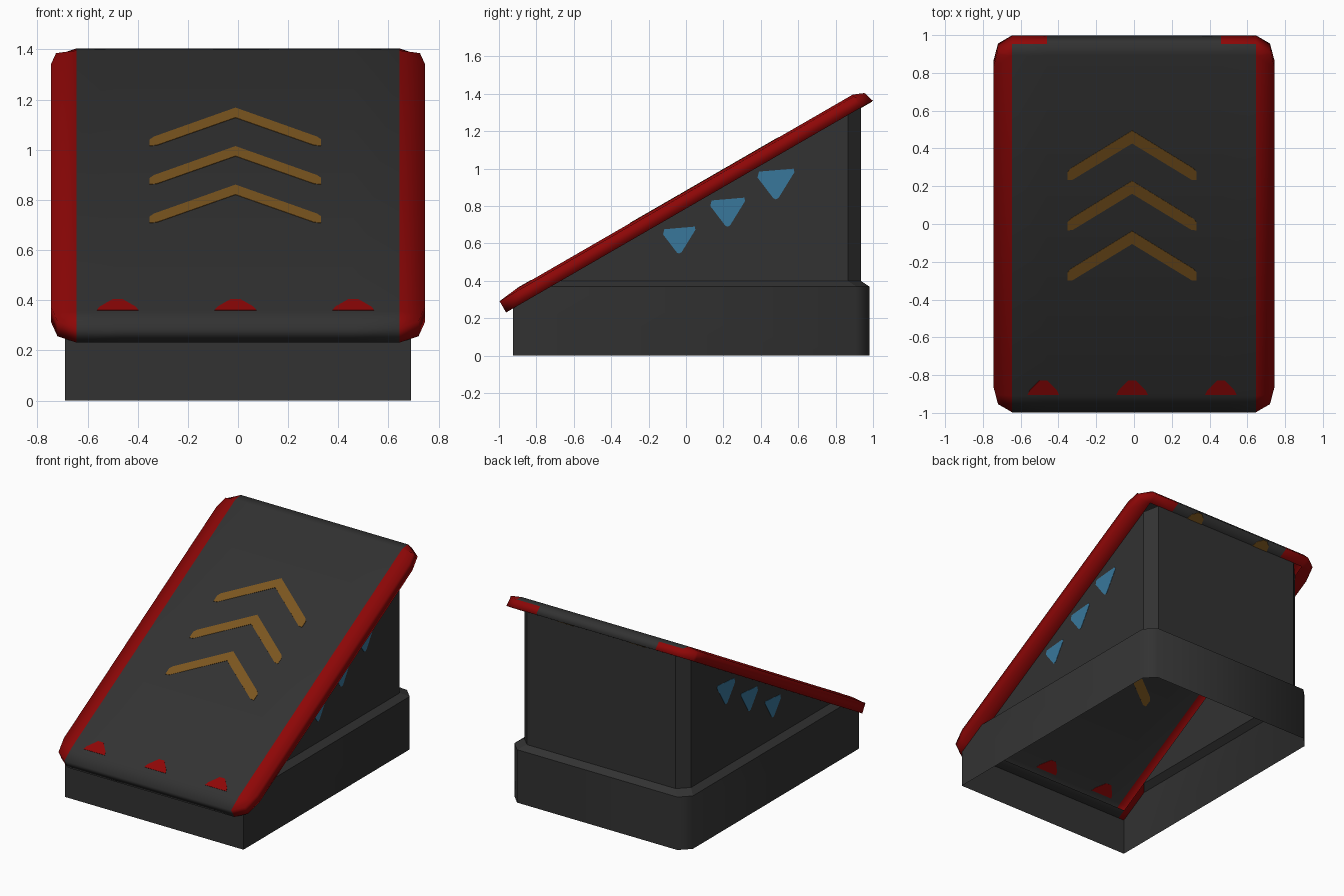
import bpy, bmesh, math
from mathutils import Vector

if "Cube" in bpy.data.objects:
    bpy.data.objects.remove(bpy.data.objects["Cube"])

C, S = math.cos(math.radians(30)), math.sin(math.radians(30))
TOP_Z, THICK = 0.881, 0.082          # height of the slope at y = 0, plate thickness
NORMAL = Vector((0, -S, C))


def material(name, rgb):
    m = bpy.data.materials.new(name)
    m.diffuse_color = (*rgb, 1)
    m.use_nodes = True
    m.node_tree.nodes["Principled BSDF"].inputs["Base Color"].default_value = m.diffuse_color
    return m


GREY = material("dark_grey", (0.032, 0.032, 0.032))
RED = material("red", (0.27, 0.002, 0.002))
AMBER = material("amber", (0.20, 0.092, 0.014))
BLUE = material("blue", (0.040, 0.185, 0.33))


def slope(x, u, w):
    """Point on the tilted deck: u runs uphill, w is out of the surface."""
    return Vector((x, u * C - w * S, TOP_Z + u * S + w * C))


def side(sign):
    return lambda y, z, w: Vector((sign * (0.645 + w), y, z))


def finish(bm, name, mats, recalc=True):
    if recalc:
        bmesh.ops.recalc_face_normals(bm, faces=bm.faces)
    me = bpy.data.meshes.new(name)
    bm.to_mesh(me)
    bm.free()
    ob = bpy.data.objects.new(name, me)
    bpy.context.collection.objects.link(ob)
    for m in mats:
        me.materials.append(m)
    return ob


def prism(bm, outline, place, w0, w1):
    """Solid between two offsets of one outline."""
    lo = [bm.verts.new(place(a, b, w0)) for a, b in outline]
    hi = [bm.verts.new(place(a, b, w1)) for a, b in outline]
    bm.faces.new(lo)
    bm.faces.new(hi)
    n = len(outline)
    for i in range(n):
        j = (i + 1) % n
        bm.faces.new((lo[i], lo[j], hi[j], hi[i]))


def decal(name, outline, place, mat, w0=0.0005, w1=0.0025):
    bm = bmesh.new()
    prism(bm, outline, place, w0, w1)
    return finish(bm, name, [mat])


# Sloped deck plate with clipped corners, built flat and then tilted
U0, U1, IN0, IN1 = -1.158, 1.106, -1.05, 1.03
half = [(0.645, U0), (0.72, U0 + 0.05), (0.745, U0 + 0.16),
        (0.745, U1 - 0.16), (0.72, U1 - 0.05), (0.645, U1)]
outline = half + [(-x, u) for x, u in reversed(half)]
bm = bmesh.new()
prism(bm, outline, lambda x, u, w: Vector((x, u, w)), -THICK, 0)
cuts = [((x, 0, 0), (1, 0, 0)) for x in (-0.645, -0.46, 0.46, 0.645)]
cuts += [((0, u, 0), (0, 1, 0)) for u in (IN0, IN1)]
for co, no in cuts:
    bmesh.ops.bisect_plane(bm, geom=bm.verts[:] + bm.edges[:] + bm.faces[:],
                           dist=1e-5, plane_co=co, plane_no=no)
bmesh.ops.recalc_face_normals(bm, faces=bm.faces)
bm.normal_update()
hollow = []
for f in bm.faces:                    # red side bands, wrapping round the rear edge
    c = f.calc_center_median()
    rear = c.y > IN1 and f.normal.z < 0.5
    f.material_index = int(abs(c.x) > (0.46 if rear else 0.645))
    f.smooth = True
    if f.normal.z < -0.5 and abs(c.x) < 0.645 and IN0 < c.y < IN1:
        hollow.append(f)
# Underside is open above the hollow base, leaving only the overhanging rim
bmesh.ops.delete(bm, geom=hollow, context='FACES')
for v in bm.verts:                    # soften the top rim
    if v.co.z > -0.001:
        if v.co.y > IN1 + 0.01:
            v.co.z = -0.024
            v.co.y -= 0.018
        elif v.co.y < IN0 - 0.01 or abs(v.co.x) > 0.65:
            v.co.z = -0.012
for v in bm.verts:
    v.co = slope(*v.co)
finish(bm, "deck_plate", [GREY, RED], recalc=False)


# Hollow base: lower skirt, bevelled ledge and inset upper walls, trimmed under the deck
def ring(bm, hx, yb, z):
    k = 0.07
    pts = [(-hx, -0.925), (hx, -0.925), (hx, yb - k), (hx - k, yb),
           (k - hx, yb), (-hx, yb - k)]
    return [bm.verts.new((x, y, z)) for x, y in pts]


bm = bmesh.new()
rings = [ring(bm, 0.69, 0.98, 0), ring(bm, 0.69, 0.98, 0.37),
         ring(bm, 0.645, 0.935, 0.40), ring(bm, 0.645, 0.935, 1.5)]
for a, b in zip(rings, rings[1:]):
    for i in range(6):
        j = (i + 1) % 6
        bm.faces.new((a[i], a[j], b[j], b[i]))
bmesh.ops.bisect_plane(bm, geom=bm.verts[:] + bm.edges[:] + bm.faces[:],
                       plane_co=slope(0, 0, -THICK + 0.002), plane_no=NORMAL,
                       clear_outer=True)
for f in bm.faces:                    # rounded look on the skirt's rear corners only
    f.smooth = f.calc_center_median().z < 0.36
for e in bm.edges:
    if all(v.co.z > 0.365 for v in e.verts) or all(v.co.y < -0.9 for v in e.verts):
        e.smooth = False
finish(bm, "base", [GREY], recalc=False)

# Deck markings, showing through both faces of the deck sheet
X0 = -0.01
W = (-0.002, 0.002)
for i in range(3):
    y = 0.495 - 0.266 * i
    right = [(0, 0), (0.325, -0.20), (0.342, -0.22), (0.342, -0.262),
             (0.315, -0.26), (0, -0.068)]
    pts = right + [(-x, d) for x, d in reversed(right[1:-1])]
    decal(f"chevron_{i + 1}", [(X0 + x, (y + d) / C) for x, d in pts], slope, AMBER, *W)
for i in (-1, 0, 1):
    pts = [(-0.083, -0.903), (0.083, -0.903), (0.072, -0.88),
           (0.02, -0.828), (-0.02, -0.828), (-0.072, -0.88)]
    decal(f"edge_marker_{i + 2}", [(X0 + i * 0.47 + x, y / C) for x, y in pts],
          slope, RED, *W)

# Small marks under the rear overhang
for i, x in enumerate((-0.285, 0.27)):
    decal(f"overhang_mark_{i + 1}", [(x - 0.06, 1.03), (x + 0.06, 1.03), (x + 0.05, 1.07),
                                     (x + 0.015, 1.10), (x - 0.015, 1.10), (x - 0.05, 1.07)],
          slope, AMBER, -THICK - 0.0025, -THICK + 0.001)

# Blue arrows on both side walls, growing uphill
for sign, label in ((1, "right"), (-1, "left")):
    for i, (y, z, k) in enumerate(((-0.037, 0.69, 0.93), (0.222, 0.845, 1.0),
                                   (0.48, 1.0, 1.06))):
        pts = [(-0.085, -0.015), (0.09, 0), (0.094, -0.018), (0.014, -0.148),
               (0, -0.155), (-0.012, -0.15), (-0.092, -0.045)]
        decal(f"side_arrow_{label}_{i + 1}", [(y + a * k, z + b * k) for a, b in pts],
              side(sign), BLUE)
